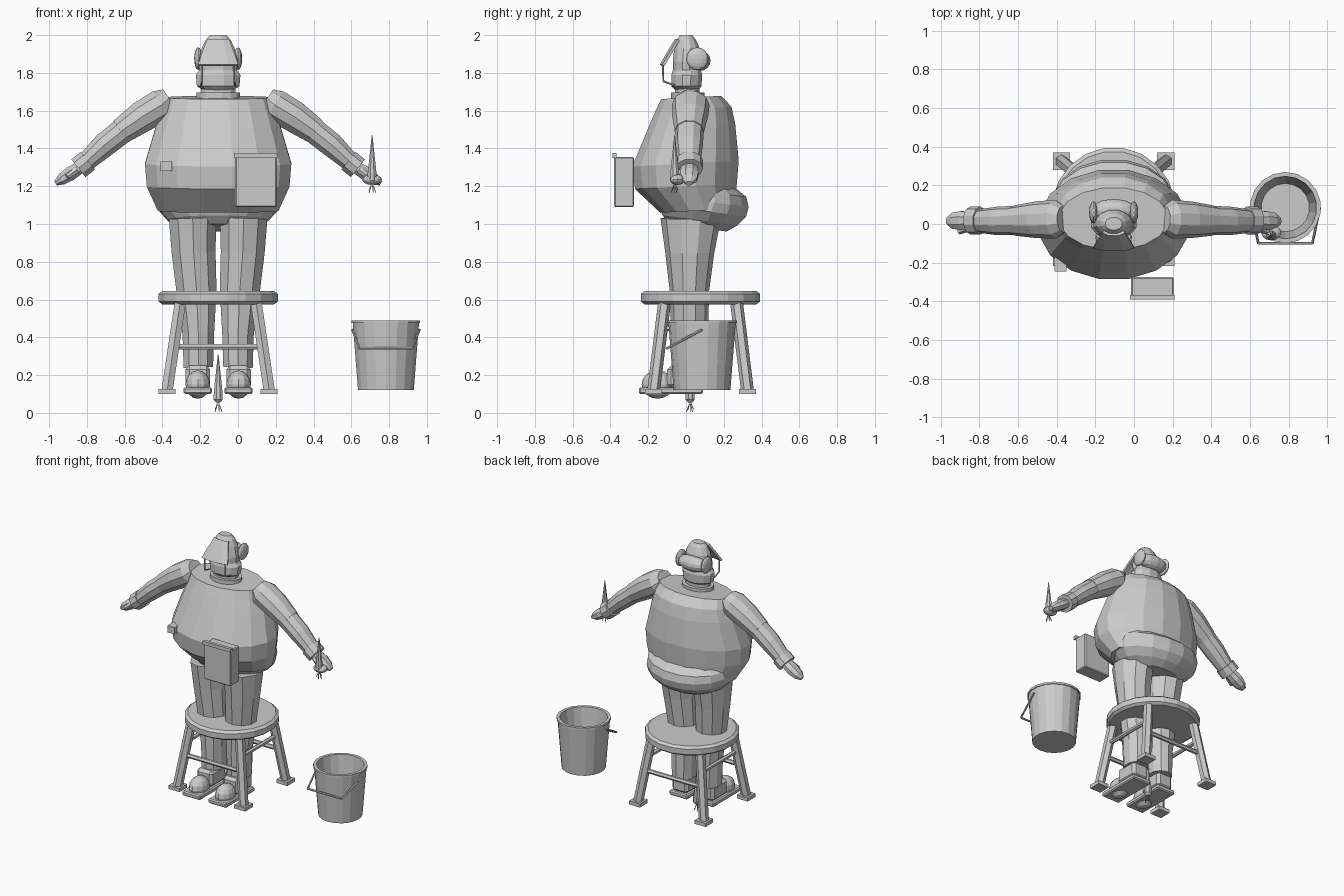
import bpy, bmesh, math
from mathutils import Vector

cube = bpy.data.objects.get("Cube")
if cube:
    bpy.data.objects.remove(cube, do_unlink=True)

GREY = (0.6, 0.6, 0.6, 1)
grey = bpy.data.materials.new("plain grey")
grey.use_nodes = True
grey.diffuse_color = GREY
grey.node_tree.nodes["Principled BSDF"].inputs["Base Color"].default_value = GREY

CX = -0.105  # centre line of the figure and the stool


def finish(name, bm):
    bmesh.ops.recalc_face_normals(bm, faces=bm.faces)
    mesh = bpy.data.meshes.new(name)
    bm.to_mesh(mesh)
    bm.free()
    mesh.materials.append(grey)
    obj = bpy.data.objects.new(name, mesh)
    bpy.context.collection.objects.link(obj)
    return obj


def tube(name, sections, n=12):
    """Closed loft through sections (x, y, z, radius across, radius along y)."""
    bm = bmesh.new()
    d = (Vector(sections[-1][:3]) - Vector(sections[0][:3])).normalized()
    ref = Vector((0, 0, 1)) if abs(d.y) > 0.9 else Vector((0, 1, 0))
    v = (ref - d * ref.dot(d)).normalized()
    u = v.cross(d)
    rings = []
    for x, y, z, ra, rb in sections:
        ring = []
        for i in range(n):
            a = math.tau * (i + 0.5) / n
            ring.append(bm.verts.new(Vector((x, y, z)) + u * ra * math.cos(a) + v * rb * math.sin(a)))
        rings.append(ring)
    for r, s in zip(rings, rings[1:]):
        for i in range(n):
            j = (i + 1) % n
            bm.faces.new((r[i], r[j], s[j], s[i]))
    bm.faces.new(rings[0][::-1])
    bm.faces.new(rings[-1])
    return finish(name, bm)


def loft(name, rings, n=16):
    """Upright loft on the centre line from (z, half width, front y, back y)."""
    return tube(name, [(CX, (f + b) / 2, z, r, (b - f) / 2) for z, r, f, b in rings], n)


def rod(name, a, b, r, n=6):
    return tube(name, [(*a, r, r), (*b, r, r)], n)


def wire(name, pts, r):
    for a, b in zip(pts, pts[1:]):
        rod(name, a, b, r)


def box(name, lo, hi, bevel=0):
    bm = bmesh.new()
    bmesh.ops.create_cube(bm, size=1)
    for v in bm.verts:
        v.co = [(l + h) / 2 + c * (h - l) for l, h, c in zip(lo, hi, v.co)]
    if bevel:
        bmesh.ops.bevel(bm, geom=bm.edges[:], offset=bevel, segments=1, affect='EDGES')
    return finish(name, bm)


def ball(name, centre, radii):
    bm = bmesh.new()
    bmesh.ops.create_uvsphere(bm, u_segments=12, v_segments=8, radius=1)
    for v in bm.verts:
        v.co = [c + p * r for c, p, r in zip(centre, v.co, radii)]
    return finish(name, bm)


def carrot(x, y, z):
    tube("carrot", [(x, y, z - .035, .012, .012), (x, y, z - .02, .026, .026),
                    (x, y, z + .02, .025, .025), (x, y, z + .22, .002, .002)], 8)
    for i in range(5):
        a = math.tau * i / 5
        rod("carrot_stalk", (x, y, z - .03),
            (x + .02 * math.cos(a), y + .02 * math.sin(a), z - .085 + .012 * (i % 2)), .003, 4)


# Torso and hips
loft("shirt", [(1.07, .325, -.14, .26), (1.2, .385, -.275, .275), (1.32, .395, -.29, .285),
               (1.52, .335, -.205, .265), (1.61, .305, -.165, .245), (1.67, .285, -.135, .19)])
loft("hips", [(.98, .2, -.09, .22), (1.02, .27, -.13, .28), (1.07, .315, -.15, .325),
              (1.12, .32, -.13, .338), (1.17, .31, -.1, .325), (1.21, .29, -.08, .27)])

# Head
loft("collar", [(1.66, .117, -.08, .1), (1.695, .117, -.08, .1)])
loft("neck", [(1.68, .095, -.06, .075), (1.74, .095, -.06, .075)], 12)
loft("jaw", [(1.71, .085, -.06, .07), (1.73, .117, -.08, .085), (1.79, .122, -.08, .088),
             (1.82, .1, -.07, .08)], 12)
loft("head", [(1.78, .1, -.07, .07), (1.86, .107, -.072, .075), (1.93, .09, -.065, .075),
              (1.975, .068, -.05, .055), (2, .045, -.032, .035)], 12)
ball("hair_roll", (CX, .07, 1.865), (.12, .06, .055))
for s in (-1, 1):
    ball("ear", (CX + s * .105, .06, 1.875), (.022, .058, .06))
    wire("visor_frame", [(CX + s * .09, -.06, 1.735), (CX + s * .085, -.12, 1.755),
                         (CX + s * .085, -.122, 1.84)], .005)

bm = bmesh.new()
rows = []
for z, y, w in ((1.975, -.065, .055), (1.9, -.11, .085), (1.84, -.145, .105)):
    rows.append([bm.verts.new((CX + k * w, y + .025 * abs(k), z)) for k in (-1, -.5, .5, 1)])
for r, q in zip(rows, rows[1:]):
    for i in range(3):
        bm.faces.new((r[i], r[i + 1], q[i + 1], q[i]))
visor = finish("visor", bm)
mod = visor.modifiers.new("thickness", 'SOLIDIFY')
mod.thickness = .015
mod.offset = 0

# Limbs, mirrored about the centre line
for s in (-1, 1):
    def limb(name, pts, n=10):
        tube(name, [(CX + s * x, y, z, a, b) for x, y, z, a, b in pts], n)

    limb("upper_arm", [(.26, .025, 1.665, .06, .07), (.3, .025, 1.63, .09, .1),
                       (.4, .022, 1.57, .088, .095), (.515, .018, 1.49, .072, .078)])
    limb("forearm", [(.505, .018, 1.495, .07, .076), (.6, .016, 1.42, .068, .074),
                     (.72, .015, 1.31, .05, .058)])
    limb("cuff", [(.69, .018, 1.335, .063, .073), (.74, .018, 1.295, .063, .073)])
    limb("hand", [(.73, .018, 1.3, .035, .045), (.785, .018, 1.265, .04, .052),
                  (.83, .016, 1.235, .032, .045), (.86, .015, 1.215, .014, .02)], 8)
    limb("thumb", [(.75, -.02, 1.285, .02, .02), (.8, -.04, 1.25, .015, .015)], 6)
    limb("trouser_leg", [(.105, .02, .24, .082, .095), (.105, .018, .42, .088, .098),
                         (.115, .018, .65, .112, .105), (.13, .02, .85, .122, .13),
                         (.135, .025, 1.03, .132, .16)])
    x = CX + s * .108
    box("shoe_sole", (x - .075, -.25, .1), (x + .075, .09, .135), .008)
    ball("shoe_toe", (x, -.15, .15), (.065, .085, .075))
    box("shoe_heel", (x - .065, -.1, .13), (x + .065, .08, .25), .02)

# Held items and pocket tag
carrot(.71, -.06, 1.25)
ball("gripping_fingers", (.71, -.045, 1.235), (.052, .04, .028))
carrot(CX, .022, .09)
box("satchel_box", (-.015, -.38, 1.09), (.205, -.275, 1.355), .006)
box("satchel_clasp", (-.02, -.39, 1.35), (.21, -.367, 1.375))
box("shirt_tag", (-.41, -.245, 1.28), (-.35, -.17, 1.33))

# Stool
SY = .077
tube("stool_seat", [(CX, SY, z, r, r) for z, r in
                    ((.575, .3), (.59, .32), (.63, .32), (.645, .3))], 20)
for sx in (-1, 1):
    for sy in (-1, 1):
        fx, fy = CX + sx * .27, SY + sy * .248
        rod("stool_leg", (fx, fy, .12), (CX + sx * .2, SY + sy * .19, .59), .034, 6)
        box("stool_foot", (fx - .045, fy - .045, .1), (fx + .045, fy + .045, .127))
    rod("stool_side_rail", (CX + sx * .22, SY - .2, .45), (CX + sx * .22, SY + .2, .45), .016)
    rod("stool_cross_rail", (CX - .235, SY + sx * .22, .35), (CX + .235, SY + sx * .22, .35), .016)

# Bucket with swung-down handle
BX, BY = .783, .085
tube("bucket", [(BX, BY, z, r, r) for z, r in
                ((.12, .15), (.475, .178), (.475, .184), (.49, .184), (.49, .162), (.14, .125))], 18)
wire("bucket_handle", [(BX - .178, BY, .44), (BX - .14, -.1, .342),
                       (BX + .14, -.1, .342), (BX + .178, BY, .44)], .007)
